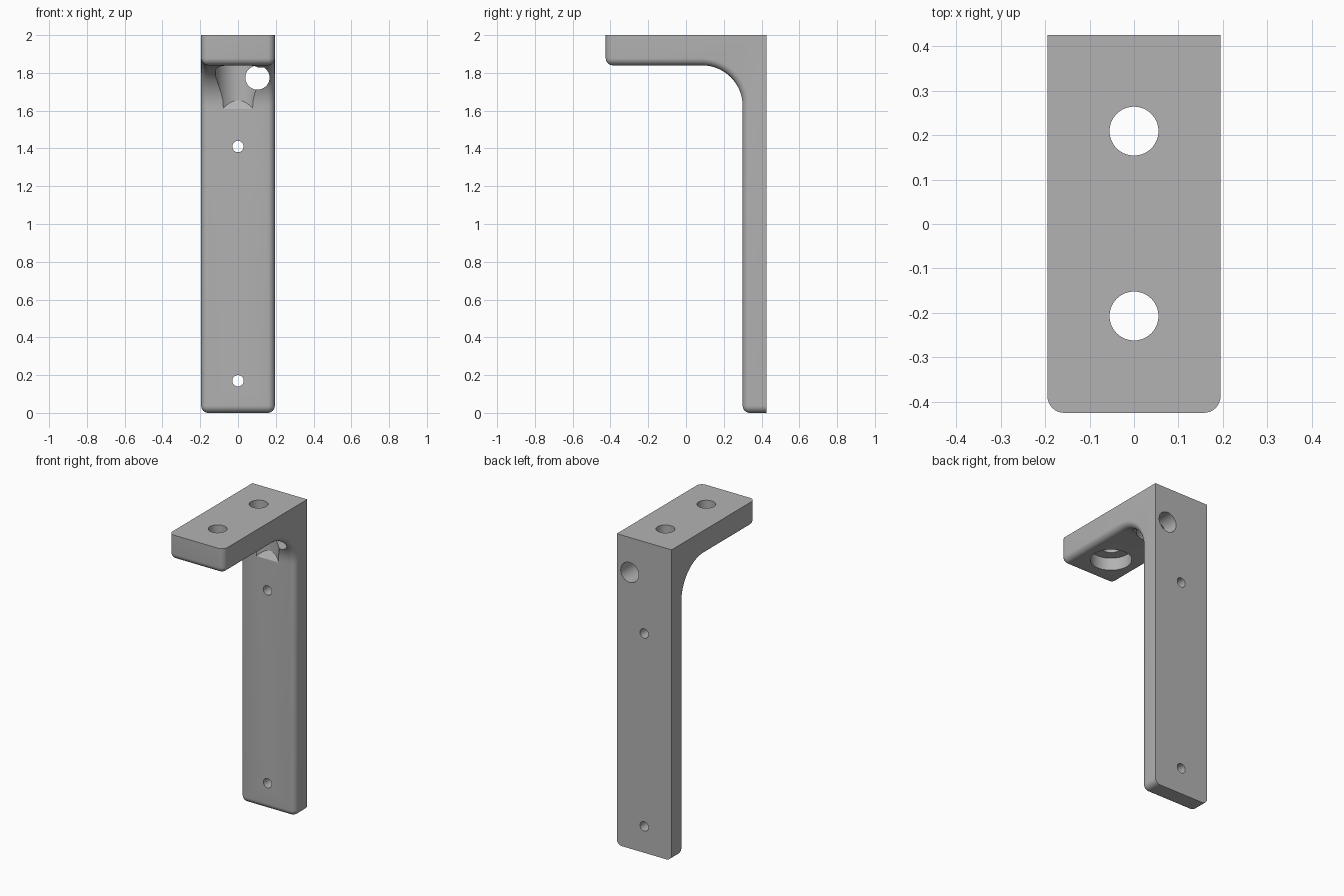
import bpy, bmesh, math
from mathutils import Matrix

cube = bpy.data.objects.get("Cube")
if cube:
    bpy.data.objects.remove(cube, do_unlink=True)

W, BACK, TOP = 0.195, 0.425, 2.0        # half width, rear plane, top plane
ARM_Z, LEG_Y = 1.84, 0.30               # underside of arm, front of leg
FILLET, EDGE = 0.215, 0.038             # inner corner and edge radii

grey = bpy.data.materials.new("plain grey")
grey.use_nodes = True
colour = (0.45, 0.45, 0.45, 1)
grey.diffuse_color = colour
grey.node_tree.nodes["Principled BSDF"].inputs["Base Color"].default_value = colour


def add_object(name, bm):
    bmesh.ops.recalc_face_normals(bm, faces=bm.faces)
    mesh = bpy.data.meshes.new(name)
    bm.to_mesh(mesh)
    bm.free()
    mesh.materials.append(grey)
    obj = bpy.data.objects.new(name, mesh)
    bpy.context.collection.objects.link(obj)
    return obj


def cylinder(name, radius, depth, centre, along_y=False):
    bm = bmesh.new()
    bmesh.ops.create_cone(bm, cap_ends=True, segments=64,
                          radius1=radius, radius2=radius, depth=depth)
    if along_y:
        bm.transform(Matrix.Rotation(math.pi / 2, 4, "X"))
    bm.transform(Matrix.Translation(centre))
    return add_object(name, bm)


# L-shaped body: side profile with a curved inner corner, extruded across x
profile = [(BACK, 0), (BACK, TOP), (-BACK, TOP), (-BACK, ARM_Z)]
for i in range(17):
    a = math.pi / 2 * (1 - i / 16)
    profile.append((LEG_Y - FILLET + FILLET * math.cos(a),
                    ARM_Z - FILLET + FILLET * math.sin(a)))
profile.append((LEG_Y, 0))
bm = bmesh.new()
side = bm.faces.new([bm.verts.new((-W, y, z)) for y, z in profile])
grown = bmesh.ops.extrude_face_region(bm, geom=[side])["geom"]
bmesh.ops.translate(bm, vec=(2 * W, 0, 0),
                    verts=[v for v in grown if isinstance(v, bmesh.types.BMVert)])
bmesh.ops.recalc_face_normals(bm, faces=bm.faces)


def rounded(edge):
    a, b = (v.co for v in edge.verts)
    if min(a.y, b.y) > BACK - 0.001 or min(a.z, b.z) > TOP - 0.001:
        return False                    # rear and top outlines stay crisp
    if abs(a.x - b.x) > 0.1:            # cross edges: only the two free ends
        return a.z < 0.001 or a.y < -BACK + 0.001
    return True


bmesh.ops.bevel(bm, geom=[e for e in bm.edges if rounded(e)], offset=EDGE,
                offset_type="OFFSET", segments=8, profile=0.5,
                affect="EDGES", clamp_overlap=False)
bracket = add_object("bracket", bm)

# Drills: arm holes with counterbores below, leg holes, one large offset hole
cutters = []
for label, y in (("front", -0.207), ("rear", 0.209)):
    cutters.append(cylinder(label + "_arm_hole", 0.055, 0.5, (0, y, 2)))
    bore = cylinder(label + "_counterbore", 0.12, 0.5, (0, y, 1.67))
    for v in bore.data.vertices:        # sloping lower end runs out on the leg
        if v.co.z < 1.6:
            v.co.z = 1.61 + 1.5 * (v.co.y - LEG_Y)
    cutters.append(bore)
for label, x, z, r in (("upper_screw", 0, 1.41, 0.03),
                       ("lower_screw", 0, 0.17, 0.03),
                       ("large_offset", 0.103, 1.775, 0.064)):
    cutters.append(cylinder(label + "_hole", r, 0.5, (x, 0.4, z), True))

bpy.context.view_layer.objects.active = bracket
for cutter in cutters:
    cutter.hide_render = True
    cut = bracket.modifiers.new(cutter.name, "BOOLEAN")
    cut.operation, cut.solver, cut.object = "DIFFERENCE", "EXACT", cutter
    bpy.ops.object.modifier_apply(modifier=cut.name)
    bpy.data.objects.remove(cutter, do_unlink=True)

bpy.ops.object.select_all(action="DESELECT")
bracket.select_set(True)
bpy.ops.object.shade_smooth_by_angle(angle=math.radians(30))
